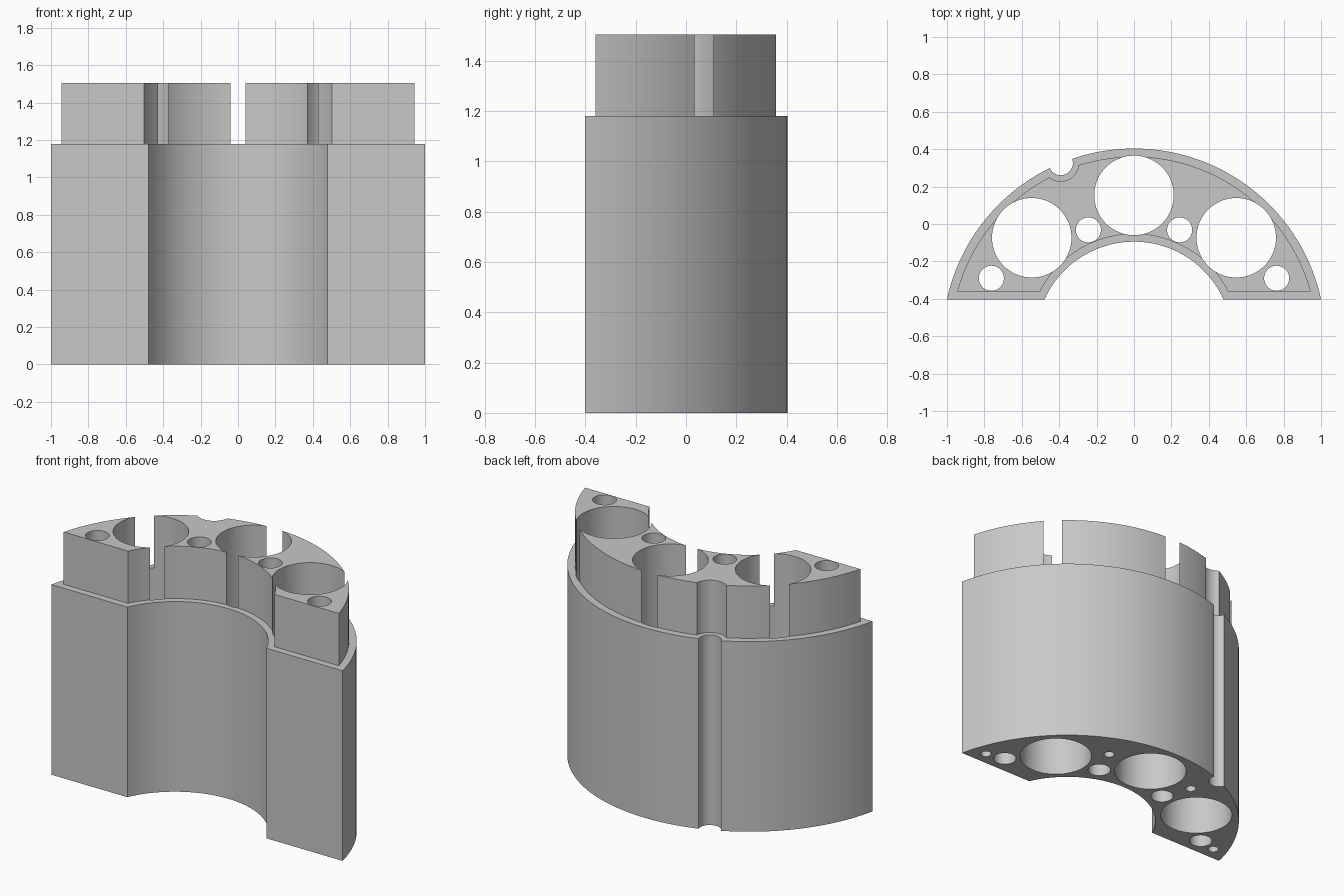
import bpy, bmesh, math

cube = bpy.data.objects.get("Cube")
if cube:
    bpy.data.objects.remove(cube, do_unlink=True)

AXIS_Y = -0.62      # shared centre of both curved walls
LEDGE, TOP = 1.18, 1.505

grey = bpy.data.materials.new("light grey")
grey.use_nodes = True
colour = (0.58, 0.58, 0.58, 1)
grey.diffuse_color = colour
grey.node_tree.nodes["Principled BSDF"].inputs["Base Color"].default_value = colour


def prism(name, points, z0, z1):
    """Extrude a closed outline from z0 to z1."""
    bm = bmesh.new()
    face = bm.faces.new([bm.verts.new((x, y, z0)) for x, y in points])
    new = bmesh.ops.extrude_face_region(bm, geom=[face])["geom"]
    verts = [v for v in new if isinstance(v, bmesh.types.BMVert)]
    bmesh.ops.translate(bm, verts=verts, vec=(0, 0, z1 - z0))
    bmesh.ops.recalc_face_normals(bm, faces=bm.faces)
    mesh = bpy.data.meshes.new(name)
    bm.to_mesh(mesh)
    bm.free()
    mesh.materials.append(grey)
    obj = bpy.data.objects.new(name, mesh)
    bpy.context.collection.objects.link(obj)
    return obj


def arc(radius, half_angle, steps):
    """Points around the shared axis, from +x to -x."""
    angles = [half_angle * (1 - 2 * i / steps) for i in range(steps + 1)]
    return [(radius * math.sin(a), AXIS_Y + radius * math.cos(a)) for a in angles]


def arch(name, outer, inner, front, z0, z1):
    """Arched block cut off flat at the front."""
    rise = front - AXIS_Y
    outside = arc(outer, math.acos(rise / outer), 72)
    inside = arc(inner, math.acos(rise / inner), 48)
    return prism(name, outside + inside[::-1], z0, z1)


def polar(radius, degrees):
    a = math.radians(degrees)
    return radius * math.sin(a), AXIS_Y + radius * math.cos(a)


def cylinder(name, centre, radius, z0, z1, steps=64):
    turn = [2 * math.pi * i / steps for i in range(steps)]
    points = [(centre[0] + radius * math.cos(t), centre[1] + radius * math.sin(t))
              for t in turn]
    obj = prism(name, points, z0, z1)
    obj.hide_render = True
    return obj


def combine(target, other, operation):
    """Apply a boolean and drop the helper."""
    mod = target.modifiers.new(operation.lower(), "BOOLEAN")
    mod.object = other
    mod.operation = operation
    mod.solver = "EXACT"
    bpy.context.view_layer.objects.active = target
    bpy.ops.object.modifier_apply(modifier=mod.name)
    bpy.data.objects.remove(other, do_unlink=True)


# Lower block and the narrower upper block, each with its back notch
body = arch("arched_holder", 1.0236, 0.5255, -0.4025, 0, LEDGE)
upper = arch("upper_block", 0.98, 0.566, -0.36, LEDGE - 0.1, TOP)
notch = polar(1.0236, -22.5)
combine(upper, cylinder("upper_notch", notch, 0.097, 1, 2), "DIFFERENCE")
combine(body, upper, "UNION")
combine(body, cylinder("lower_notch", notch, 0.065, -1, 2, 48), "DIFFERENCE")

# Large through holes, which break through the upper walls as slots
for angle in (-45, 0, 45):
    combine(body, cylinder("large_hole", polar(0.773, angle), 0.2125, -1, 2, 96),
            "DIFFERENCE")

# Mirrored small through holes and blind screw holes underneath
for side in (-1, 1):
    for radius, angle in ((0.637, 22.5), (0.831, 66.6)):
        combine(body, cylinder("rod_hole", polar(radius, side * angle), 0.067, -1, 2, 48),
                "DIFFERENCE")
    for radius, angle in ((0.83, 22.5), (0.934, 71.2)):
        combine(body, cylinder("screw_hole", polar(radius, side * angle), 0.031, -1, 0.3, 32),
                "DIFFERENCE")

# Smooth curved walls with crisp edges
bpy.ops.object.select_all(action="DESELECT")
body.select_set(True)
bpy.context.view_layer.objects.active = body
bpy.ops.object.shade_smooth_by_angle(angle=math.radians(30))
